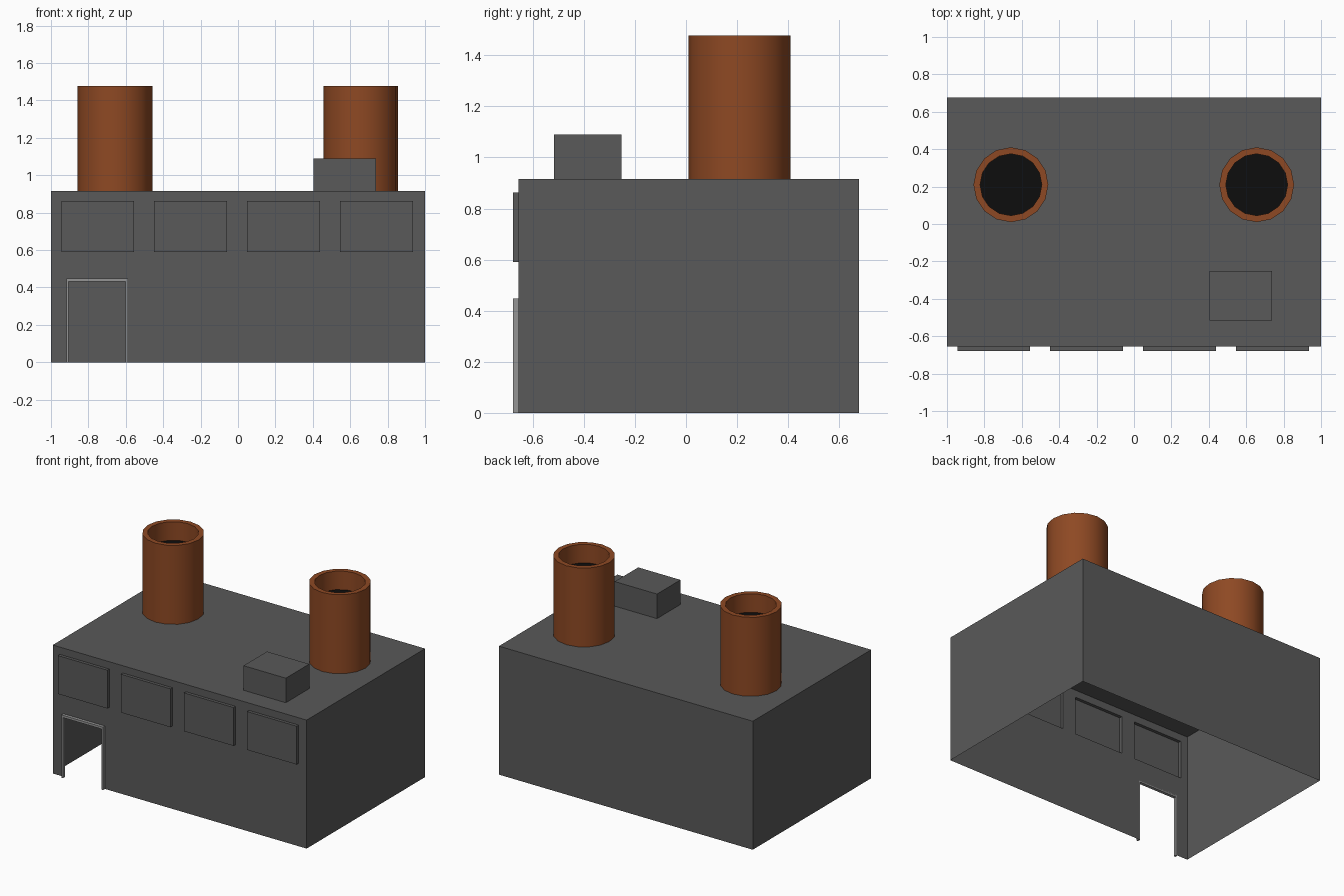
import bpy, bmesh, math
from mathutils import Vector

if "Cube" in bpy.data.objects:
    bpy.data.objects.remove(bpy.data.objects["Cube"])


def material(name, rgb):
    m = bpy.data.materials.new(name)
    m.diffuse_color = (*rgb, 1)
    m.use_nodes = True
    m.node_tree.nodes["Principled BSDF"].inputs["Base Color"].default_value = m.diffuse_color
    return m


GREY = material("wall grey", (0.1, 0.1, 0.1))
BROWN = material("rust brown", (0.27, 0.066, 0.017))
LIGHT = material("frame grey", (0.3, 0.3, 0.3))
BLACK = material("soot black", (0.004, 0.004, 0.004))

FRONT, BACK, ROOF = -0.656, 0.677, 0.915


def add_object(name, bm, mats):
    me = bpy.data.meshes.new(name)
    bm.to_mesh(me)
    bm.free()
    ob = bpy.data.objects.new(name, me)
    bpy.context.collection.objects.link(ob)
    for m in mats:
        me.materials.append(m)
    return ob


def box(bm, lo, hi):
    verts = bmesh.ops.create_cube(bm, size=1)["verts"]
    for v in verts:
        v.co = [(a + b) / 2 + c * (b - a) for a, b, c in zip(lo, hi, v.co)]


def pick(bm, normal, lo, hi):
    """Faces with this normal whose centre lies between lo and hi."""
    bm.normal_update()
    return [f for f in bm.faces if f.normal.dot(normal) > 0.9 and
            all(a <= c <= b for a, c, b in zip(lo, f.calc_center_median(), hi))]


def cut(bm, normal, lo, hi, axis, values):
    """Slice only the picked faces at the given positions along an axis."""
    no = Vector([i == axis for i in range(3)])
    for val in values:
        fs = pick(bm, normal, lo, hi)
        geom = set(fs) | {e for f in fs for e in f.edges} | {v for f in fs for v in f.verts}
        bmesh.ops.bisect_plane(bm, geom=list(geom), plane_co=no * val, plane_no=no, dist=1e-5)


def raise_face(bm, normal, lo, hi, height):
    for f in pick(bm, normal, lo, hi):
        new = bmesh.ops.extrude_discrete_faces(bm, faces=[f])["faces"]
        bmesh.ops.translate(bm, verts=new[0].verts[:], vec=normal * height)


# Building: thin shell without a floor
bm = bmesh.new()
box(bm, (-1, FRONT, 0), (1, BACK, ROOF))
out, up = Vector((0, -1, 0)), Vector((0, 0, 1))
bmesh.ops.delete(bm, geom=pick(bm, -up, (-2,) * 3, (2,) * 3), context="FACES")
any_lo, any_hi = (-2, -2, -2), (2, 2, 2)

# Four window panels pushed out of the front wall
windows = [(-0.945 + 0.497 * i, -0.555 + 0.497 * i) for i in range(4)]
cut(bm, out, any_lo, any_hi, 2, (0.59, 0.863))
row_lo, row_hi = (-2, -2, 0.6), (2, 2, 0.85)
cut(bm, out, row_lo, row_hi, 0, [x for w in windows for x in w])
for a, b in windows:
    raise_face(bm, out, (a, -2, 0.6), (b, 0, 0.85), 0.022)

# Door opening
cut(bm, out, any_lo, (2, 2, 0.5), 2, (0.44,))
cut(bm, out, any_lo, (2, 2, 0.4), 0, (-0.912, -0.594))
bmesh.ops.delete(bm, geom=pick(bm, out, (-0.91, -2, 0), (-0.6, 0, 0.4)), context="FACES")

# Roof hatch pulled up from the roof
cut(bm, up, any_lo, any_hi, 0, (0.405, 0.738))
cut(bm, up, (0.41, -2, 0), (0.73, 2, 2), 1, (-0.516, -0.252))
raise_face(bm, up, (0.41, -0.5, 0), (0.73, -0.26, 2), 0.175)
add_object("building", bm, [GREY])

# Door frame
bm = bmesh.new()
y0, y1 = FRONT - 0.022, FRONT
for x in (-0.917, -0.601):
    box(bm, (x, y0, 0), (x + 0.012, y1, 0.432))
box(bm, (-0.917, y0, 0.432), (-0.589, y1, 0.448))
add_object("door_frame", bm, [LIGHT])


# Chimneys: lathed tube with a black plug inside
def chimney(name, x):
    n = 16
    bm = bmesh.new()
    rings = []
    for r, z in ((0.2, ROOF), (0.2, 1.477), (0.165, 1.477), (0.165, 1.345)):
        rings.append([bm.verts.new((x + r * math.sin(2 * math.pi * i / n),
                                    0.21 + r * math.cos(2 * math.pi * i / n), z))
                      for i in range(n)])
    for a, b in zip(rings, rings[1:]):
        for i in range(n):
            j = (i + 1) % n
            bm.faces.new((a[i], b[i], b[j], a[j]))
    plug = bm.faces.new(rings[-1])
    plug.material_index = 1
    bmesh.ops.recalc_face_normals(bm, faces=bm.faces)
    ob = add_object(name, bm, [BROWN, BLACK])
    bpy.ops.object.select_all(action="DESELECT")
    ob.select_set(True)
    bpy.context.view_layer.objects.active = ob
    bpy.ops.object.shade_smooth_by_angle(angle=math.radians(40))


chimney("left_chimney", -0.658)
chimney("right_chimney", 0.656)
